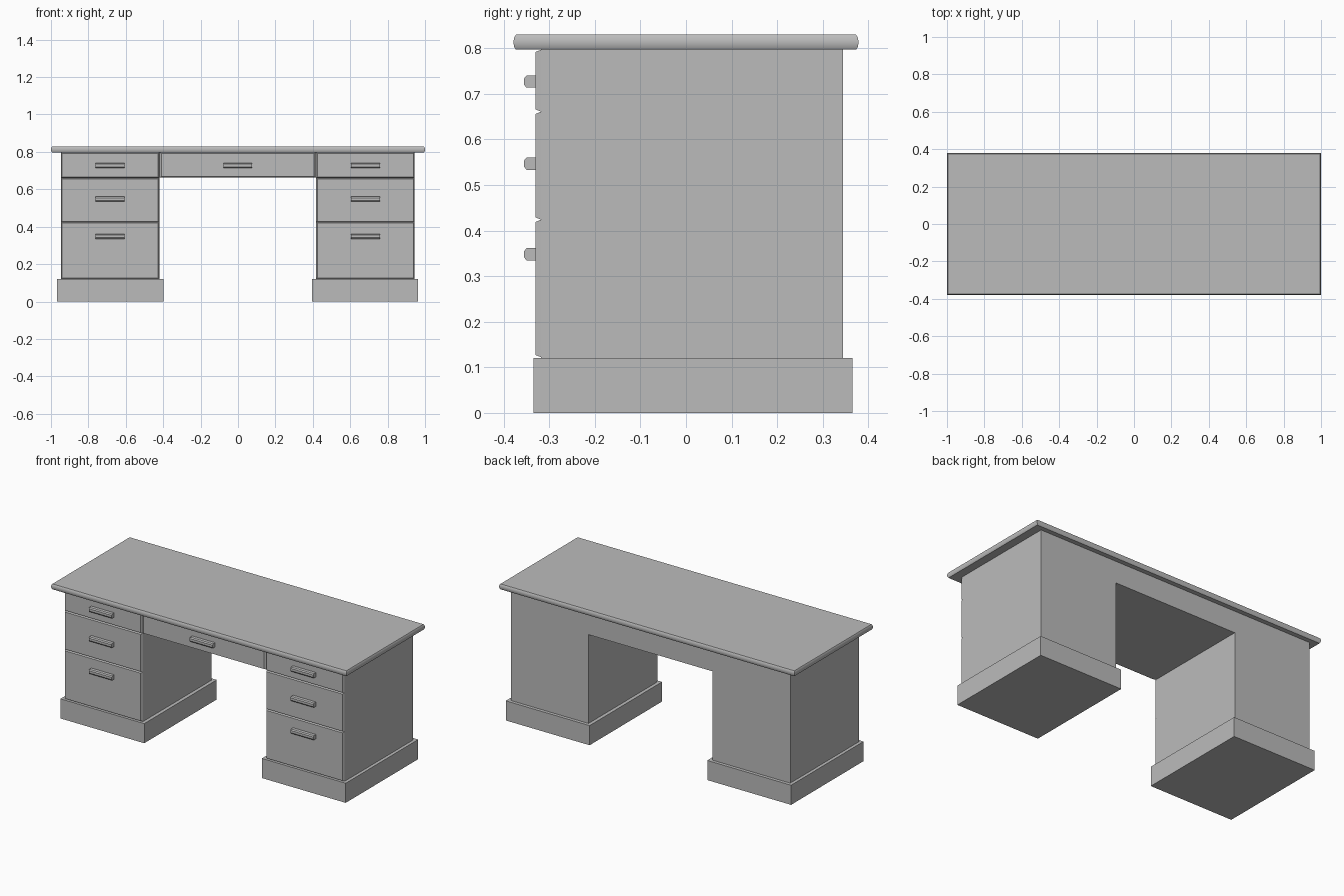
import bpy
import bmesh

default = bpy.data.objects.get("Cube")
if default:
    bpy.data.objects.remove(default, do_unlink=True)

# One plain grey paint for the whole desk
grey = bpy.data.materials.new("plain grey")
grey.use_nodes = True
colour = (0.5, 0.5, 0.5, 1)
grey.diffuse_color = colour
grey.node_tree.nodes["Principled BSDF"].inputs["Base Color"].default_value = colour


def finish(name, bm):
    bmesh.ops.recalc_face_normals(bm, faces=bm.faces)
    mesh = bpy.data.meshes.new(name)
    bm.to_mesh(mesh)
    bm.free()
    mesh.materials.append(grey)
    obj = bpy.data.objects.new(name, mesh)
    bpy.context.collection.objects.link(obj)
    return obj


def loft(name, rings):
    """Skin a closed solid through rings of equal length."""
    bm = bmesh.new()
    loops = [[bm.verts.new(p) for p in ring] for ring in rings]
    for a, b in zip(loops, loops[1:]):
        for i in range(len(a)):
            j = (i + 1) % len(a)
            bm.faces.new((a[i], a[j], b[j], b[i]))
    bm.faces.new(loops[0])
    bm.faces.new(loops[-1])
    return finish(name, bm)


def flat_ring(x0, x1, y0, y1, z):
    return [(x0, y0, z), (x1, y0, z), (x1, y1, z), (x0, y1, z)]


def box(name, x0, x1, y0, y1, z0, z1):
    return loft(name, [flat_ring(x0, x1, y0, y1, z) for z in (z0, z1)])


FRONT, FACE, BACK = -0.318, -0.33, 0.345
OFF = -0.0015        # the cabinets sit a hair off centre
INNER, OUTER = 0.4195, 0.9455
APRON = 0.663
TOP = 0.797


def drawer(name, x0, x1, z0, z1, ix=0.006, iz=0.005):
    """Drawer front with chamfered edges."""
    def ring(dx, dz, y):
        return [(x0 + dx, y, z0 + dz), (x1 - dx, y, z0 + dz),
                (x1 - dx, y, z1 - dz), (x0 + dx, y, z1 - dz)]
    loft(name, [ring(0, 0, FRONT), ring(ix, iz, FACE)])


def handle(name, x, z):
    """Bar pull with a rounded nose."""
    profile = [(FACE, -.0135), (-.350, -.0135), (-.355, -.007),
               (-.355, .007), (-.350, .0135), (FACE, .0135)]
    loft(name, [[(x + s * 0.077, y, z + dz) for y, dz in profile]
                for s in (-1, 1)])


# Pedestals with plinths, drawers and pulls
drawers = {"bottom": (0.122, 0.424, 0.348),
           "middle": (0.424, 0.661, 0.547),
           "top": (0.661, TOP, 0.727)}
for side, s in (("left", 1), ("right", -1)):
    x0, x1 = sorted((s * INNER + OFF, s * OUTER + OFF))
    b0, b1 = sorted((s * 0.398 + OFF, s * 0.965 + OFF))
    box(side + "_pedestal", x0, x1, FRONT, BACK, 0.12, TOP)
    box(side + "_plinth", b0, b1, -0.335, 0.365, 0, 0.12)
    for level, (z0, z1, zh) in drawers.items():
        drawer(f"{side}_{level}_drawer", x0, x1, z0, z1)
        handle(f"{side}_{level}_handle", (x0 + x1) / 2, zh)

# Apron over the kneehole with the centre drawer
box("apron", OFF - INNER, OFF + INNER, FRONT, BACK, APRON, TOP)
drawer("centre_drawer", OFF - INNER, OFF + INNER, APRON, TOP, ix=0.012)
handle("centre_handle", OFF, 0.727)

# Desktop with a softly rounded rim
rim = [(0.797, .006), (0.803, .002), (0.8135, 0), (0.824, .002), (0.83, .006)]
desktop = loft("desktop", [flat_ring(d - 1, 1 - d, d - 0.379, 0.379 - d, z)
                           for z, d in rim])
bpy.ops.object.select_all(action="DESELECT")
desktop.select_set(True)
bpy.context.view_layer.objects.active = desktop
bpy.ops.object.shade_smooth_by_angle(angle=0.7)
